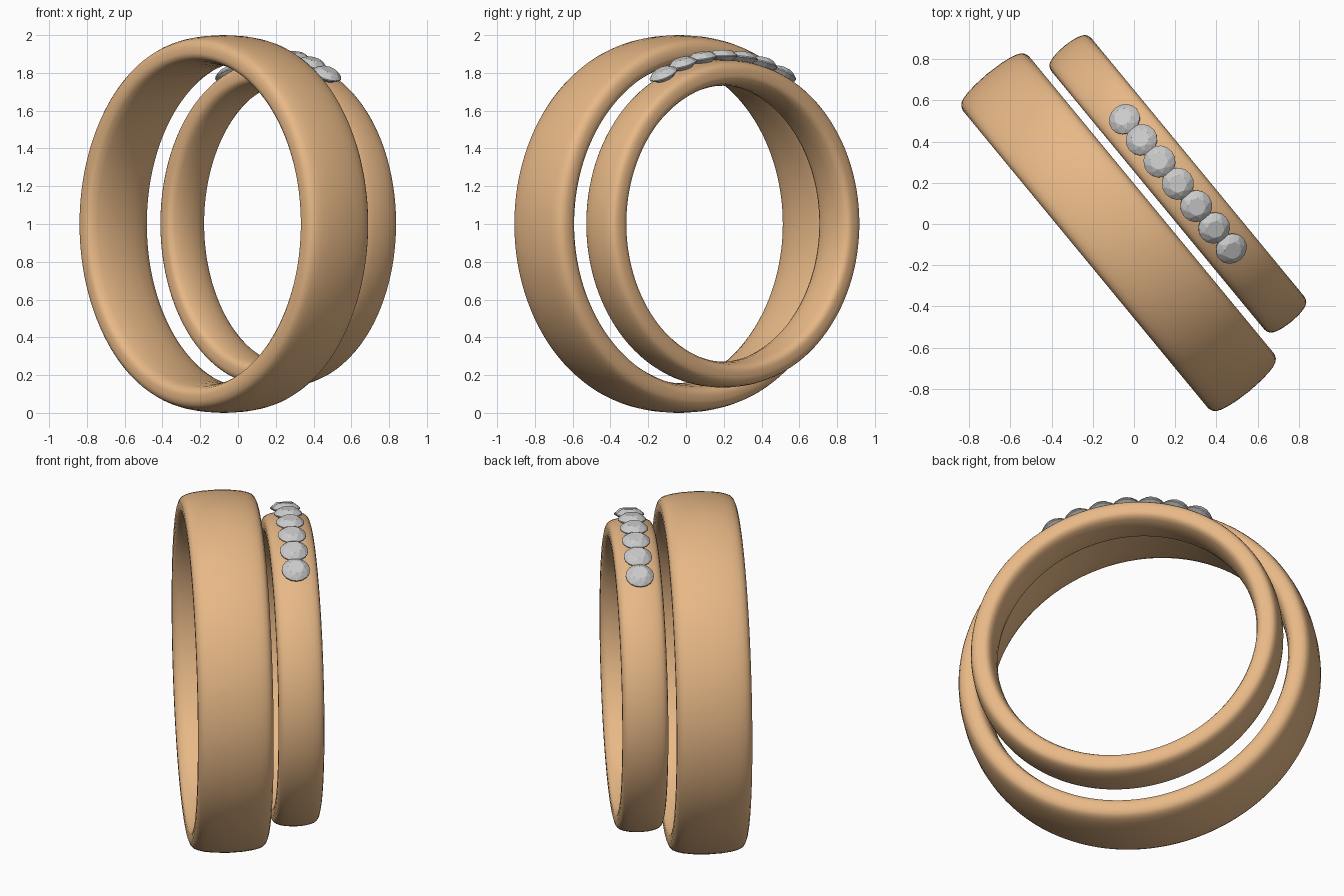
import bpy, bmesh, math
from mathutils import Matrix, Vector

if "Cube" in bpy.data.objects:
    bpy.data.objects.remove(bpy.data.objects["Cube"])

YAW = math.radians(39.5)  # direction of both ring axes in plan

gold = bpy.data.materials.new("warm_gold")
gold.diffuse_color = (0.80, 0.48, 0.24, 1)
gold.use_nodes = True
gold.node_tree.nodes["Principled BSDF"].inputs["Base Color"].default_value = gold.diffuse_color

# Half cross-section: (share of half width, share of thickness from outside in)
HALF = [(0, 0), (.4, .025), (.65, .07), (.8, .12), (.9, .18), (.96, .26), (1, .4), (1, .6),
        (.985, .7), (.92, .8), (.75, .89), (.4, .97), (0, 1)]
SECTION = HALF + [(-a, d) for a, d in HALF[-2:0:-1]]


def finish(name, bm, place, mat=None):
    bmesh.ops.recalc_face_normals(bm, faces=bm.faces)
    me = bpy.data.meshes.new(name)
    bm.to_mesh(me)
    bm.free()
    ob = bpy.data.objects.new(name, me)
    bpy.context.collection.objects.link(ob)
    ob.matrix_world = place
    if mat:
        me.materials.append(mat)
    return ob


def band(name, centre, outer, inner, half_width, steps=160):
    """Comfort-fit band revolved about local x."""
    bm = bmesh.new()
    rings = []
    for i in range(steps):
        t = 2 * math.pi * i / steps
        ring = []
        for a, d in SECTION:
            r = outer - d * (outer - inner)
            ring.append(bm.verts.new((a * half_width, r * math.sin(t), r * math.cos(t))))
        rings.append(ring)
    n = len(SECTION)
    for i in range(steps):
        p, q = rings[i], rings[(i + 1) % steps]
        for j in range(n):
            k = (j + 1) % n
            bm.faces.new((p[j], p[k], q[k], q[j])).smooth = True
    place = Matrix.Translation(centre) @ Matrix.Rotation(YAW, 4, 'Z')
    finish(name, bm, place, gold)
    return place


def gem(name, place, r=0.078):
    """Brilliant-cut stone: flat table, crown facets, girdle and pointed base."""
    bm = bmesh.new()
    def loop(n, rad, z, off=0):
        return [bm.verts.new((rad * math.cos(2 * math.pi * (i + off) / n),
                              rad * math.sin(2 * math.pi * (i + off) / n), z)) for i in range(n)]
    loop(8, r * .56, .031)
    loop(8, r * .80, .019, .5)
    loop(16, r, .003)
    loop(16, r, -.003)
    bm.verts.new((0, 0, -.055))
    bmesh.ops.convex_hull(bm, input=bm.verts)
    bmesh.ops.dissolve_limit(bm, angle_limit=math.radians(1), verts=bm.verts, edges=bm.edges)
    finish(name, bm, place)


# Two bands side by side
band("wide_band", Vector((-.075, -.04, 1)), 1.0, .842, .208)
slim = band("slim_band", Vector((.213, .195, 1.002)), .868, .73, .126)

# Row of seven stones over the top of the slim band
for i in range(-3, 4):
    gem(f"stone_{i + 4}", slim @ Matrix.Rotation(math.radians(9.1 * i), 4, 'X')
        @ Matrix.Translation((0, 0, .888)))
